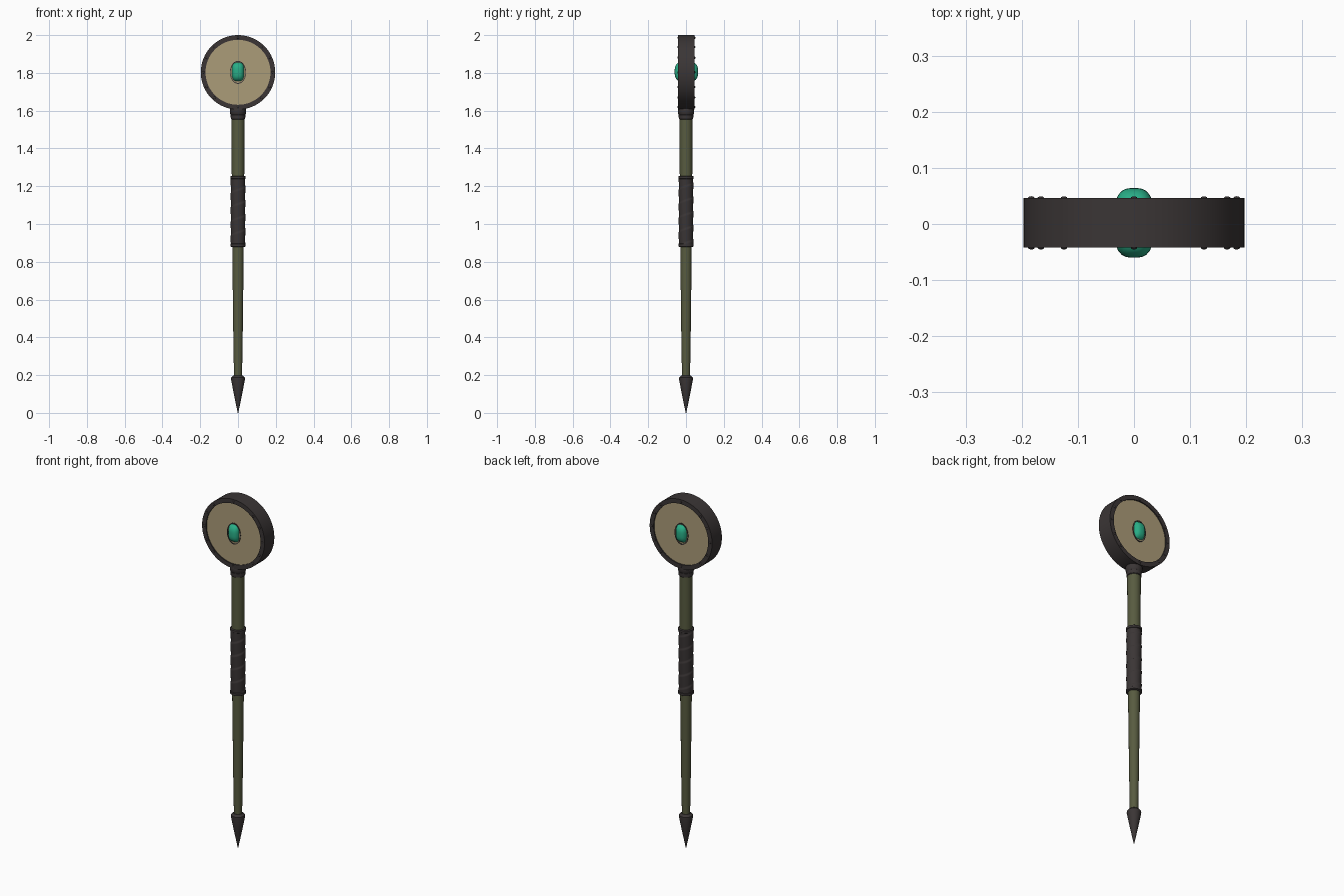
import bpy, bmesh, math
from mathutils import Matrix, Vector

if "Cube" in bpy.data.objects:
    bpy.data.objects.remove(bpy.data.objects["Cube"])

CZ, CY, R = 1.803, 0.002, 0.197      # head centre height, depth offset, radius


def mat(name, col):
    m = bpy.data.materials.new(name)
    m.diffuse_color = (*col, 1)
    m.use_nodes = True
    m.node_tree.nodes["Principled BSDF"].inputs["Base Color"].default_value = m.diffuse_color
    return m


DARK = mat("dark leather", (0.043, 0.036, 0.036))
OLIVE = mat("olive wood", (0.097, 0.105, 0.051))
TAN = mat("tan hide", (0.41, 0.335, 0.19))
GREEN = mat("green gem", (0.022, 0.42, 0.24))


def finish(bm, name, material, smooth=35):
    bmesh.ops.recalc_face_normals(bm, faces=bm.faces)
    me = bpy.data.meshes.new(name)
    bm.to_mesh(me)
    bm.free()
    ob = bpy.data.objects.new(name, me)
    bpy.context.collection.objects.link(ob)
    me.materials.append(material)
    bpy.ops.object.select_all(action='DESELECT')
    ob.select_set(True)
    bpy.context.view_layer.objects.active = ob
    bpy.ops.object.shade_smooth_by_angle(angle=math.radians(smooth))
    return ob


def skin(rings, closed=False):
    """Join a list of vertex loops; cap the ends unless the loops close."""
    bm = bmesh.new()
    loops = [[bm.verts.new(p) for p in r] for r in rings]
    n = len(loops[0])
    pairs = list(zip(loops, loops[1:]))
    if closed:
        pairs.append((loops[-1], loops[0]))
    for a, b in pairs:
        for i in range(n):
            j = (i + 1) % n
            bm.faces.new((a[i], a[j], b[j], b[i]))
    if not closed:
        bm.faces.new(loops[0])
        bm.faces.new(loops[-1])
    return bm


def circle(r, z, n, axis='Z', sx=1.0):
    pts = []
    for i in range(n):
        a = 2 * math.pi * i / n
        c, s = r * math.cos(a), r * math.sin(a)
        pts.append((c, s, z) if axis == 'Z' else (c * sx, CY + z, CZ + s))
    return pts


def lathe(name, material, profile, n=24):
    return finish(skin([circle(r, z, n) for r, z in profile]), name, material)


# Tapered shaft, spike and neck
lathe("shaft", OLIVE, [(0.021, 0.17), (0.025, 0.42), (0.029, 0.75), (0.031, 0.95),
                       (0.033, 1.25), (0.035, 1.58)])
lathe("spike", DARK, [(0.0015, 0), (0.020, 0.09), (0.037, 0.178), (0.036, 0.187),
                      (0.024, 0.198)])
lathe("neck_band", DARK, [(0.034, 1.553), (0.038, 1.557), (0.039, 1.578), (0.036, 1.582)])
lathe("neck_collar", DARK, [(0.036, 1.575), (0.041, 1.582), (0.043, 1.60),
                            (0.042, 1.612), (0.037, 1.618)])

# Spiral leather wrap: the overlap steps outward once per turn
rings = []
z0, z1, steps, pitch = 0.882, 1.252, 74, 0.075
for k in range(steps + 1):
    z = z0 + (z1 - z0) * k / steps
    ring = []
    for i in range(32):
        a = 2 * math.pi * i / 32
        r = 0.0365 + 0.0035 * ((z / pitch - a / (2 * math.pi)) % 1.0)
        ring.append((r * math.cos(a), r * math.sin(a), z))
    rings.append(ring)
finish(skin(rings), "grip_wrap", DARK)
for z in (z0 + 0.006, z1 - 0.006):
    lathe("grip_end_band", DARK, [(0.036, z - 0.009), (0.041, z - 0.006),
                                  (0.041, z + 0.006), (0.036, z + 0.009)])

# Head hoop, and the hide stretched inside it
finish(skin([circle(r, y, 64, 'Y') for r, y in
             ((R, -0.044), (R, 0.044), (0.172, 0.044), (0.172, -0.044))], True),
       "head_hoop", DARK)
finish(skin([circle(0.174, y, 64, 'Y') for y in (-0.038, 0.038)]), "head_hide", TAN)

# Gem through both faces: a domed, rounded box
bm = bmesh.new()
bmesh.ops.create_uvsphere(bm, u_segments=32, v_segments=20, radius=1)
for v in bm.verts:
    d = v.co.copy()
    k = (abs(d.x) ** 3 + abs(d.y) ** 3 + abs(d.z) ** 3) ** (-1 / 3)
    v.co = Vector((d.x * k * 0.036, d.y * k * 0.062 + CY, d.z * k * 0.054 + CZ + 0.003))
finish(bm, "gem", GREEN, 60)

for side in (-1, 1):
    # Thin oval bezel around the gem
    sect = ((0.056, 0.036), (0.056, 0.041), (0.061, 0.041), (0.061, 0.036))
    finish(skin([circle(r, side * y, 40, 'Y', 0.7) for r, y in sect], True),
           "gem_bezel", DARK)
    # Studs on the hoop
    bm = bmesh.new()
    for deg in (0, 25, 47, 90, 133, 155, 180, 205, 227, 270, 313, 335):
        a = math.radians(deg)
        p = Vector((0.183 * math.cos(a), CY + side * 0.044, CZ + 0.183 * math.sin(a)))
        bmesh.ops.create_uvsphere(bm, u_segments=10, v_segments=6, radius=1,
                                  matrix=Matrix.Translation(p) @ Matrix.Diagonal((0.006, 0.0035, 0.006, 1)))
    finish(bm, "hoop_studs", DARK)
